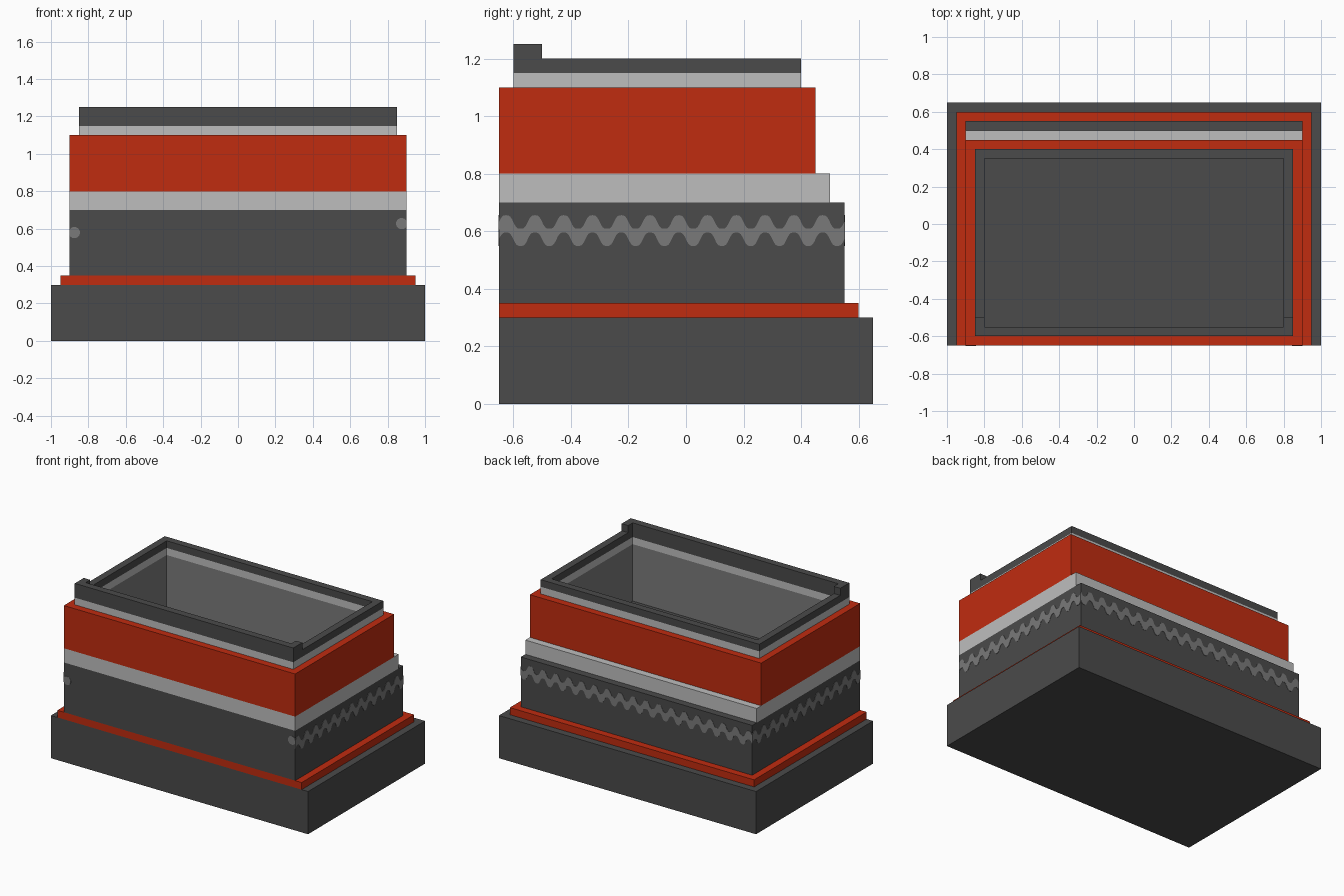
import bpy, bmesh, math

if "Cube" in bpy.data.objects:
    bpy.data.objects.remove(bpy.data.objects["Cube"], do_unlink=True)


def material(name, rgb):
    m = bpy.data.materials.new(name)
    m.use_nodes = True
    m.diffuse_color = (*rgb, 1)
    m.node_tree.nodes["Principled BSDF"].inputs["Base Color"].default_value = (*rgb, 1)
    return m


DARK = material("dark grey", (0.069, 0.069, 0.069))
MID = material("mid grey", (0.195, 0.195, 0.195))
LIGHT = material("light grey", (0.515, 0.515, 0.515))
RED = material("red", (0.527, 0.025, 0.005))


def finish(name, bm, *mats):
    bmesh.ops.recalc_face_normals(bm, faces=bm.faces)
    mesh = bpy.data.meshes.new(name)
    bm.to_mesh(mesh)
    bm.free()
    for m in mats:
        mesh.materials.append(m)
    obj = bpy.data.objects.new(name, mesh)
    bpy.context.collection.objects.link(obj)
    return obj


def prism(name, outline, z0, z1, mat):
    """Extrude a plan outline from z0 to z1."""
    bm = bmesh.new()
    face = bm.faces.new([bm.verts.new((x, y, z0)) for x, y in outline])
    top = bmesh.ops.extrude_face_region(bm, geom=[face])["geom"]
    bmesh.ops.translate(bm, vec=(0, 0, z1 - z0),
                        verts=[v for v in top if isinstance(v, bmesh.types.BMVert)])
    # the source face stays in place and closes the underside
    if face not in bm.faces:
        bm.faces.new([v for v in bm.verts if abs(v.co.z - z0) < 1e-6])
    return finish(name, bm, mat)


def rect(hx, y0, y1):
    return [(-hx, y0), (hx, y0), (hx, y1), (-hx, y1)]


# Opening shared by all the hollow layers
OPENING = rect(0.8, -0.55, 0.35)


def ring(name, outer, z0, z1, mat, lining):
    """Rectangular wall around the opening, with its own lining colour."""
    bm = bmesh.new()
    ob, ot, ib, it = [[bm.verts.new((x, y, z)) for x, y in loop]
                      for loop in (outer, OPENING) for z in (z0, z1)]
    for i in range(4):
        j = (i + 1) % 4
        for a, b, slot in ((ob, ot, 0), (ot, it, 0), (it, ib, 1), (ib, ob, 0)):
            bm.faces.new((a[i], a[j], b[j], b[i])).material_index = slot
    return finish(name, bm, mat, lining)


# Solid lower layers
prism("base", rect(1.0, -0.65, 0.65), 0.0, 0.3, DARK)
prism("lower_red_band", rect(0.95, -0.65, 0.6), 0.3, 0.35, RED)
prism("lower_body", rect(0.9, -0.65, 0.55), 0.35, 0.7, DARK)

# Hollow upper layers
ring("light_band", rect(0.9, -0.65, 0.5), 0.7, 0.8, LIGHT, MID)
ring("upper_red_wall", rect(0.9, -0.65, 0.45), 0.8, 1.1, RED, MID)
ring("light_rim", rect(0.85, -0.6, 0.4), 1.1, 1.15, LIGHT, LIGHT)
ring("dark_rim", rect(0.85, -0.6, 0.4), 1.15, 1.2, DARK, DARK)

# Raised front lip with short returns along the sides
prism("front_lip", [(-0.85, -0.6), (0.85, -0.6), (0.85, -0.5), (0.8, -0.5),
                    (0.8, -0.55), (-0.8, -0.55), (-0.8, -0.5), (-0.85, -0.5)],
      1.2, 1.25, DARK)


def plate(name, bm):
    obj = finish(name, bm, MID)
    mod = obj.modifiers.new("thickness", "SOLIDIFY")
    mod.thickness = 0.004
    mod.offset = 0
    return obj


def wave(name, start, end, crest, place):
    """Wavy ribbon; place maps (distance, height) onto a wall."""
    bm = bmesh.new()
    steps = round((end - start) / 0.005)
    prev = None
    for i in range(steps + 1):
        s = start + (end - start) * i / steps
        c = math.cos(2 * math.pi * (s - crest) / 0.1)
        mid = 0.602 + 0.0235 * math.sin(1.45 * c) / math.sin(1.45)
        pair = [bm.verts.new(place(s, mid + h)) for h in (-0.03, 0.03)]
        if prev:
            bm.faces.new((prev[0], pair[0], pair[1], prev[1]))
        prev = pair
    plate(name, bm)


# Wavy trim on the sides and back
wave("left_wave", -0.65, 0.55, -0.625, lambda s, z: (0.9, s, z))
wave("right_wave", -0.65, 0.55, -0.575, lambda s, z: (-0.9, s, z))
wave("back_wave", -0.9, 0.9, -0.875, lambda s, z: (s, 0.55, z))

# Rounded ends of the trim on the front, cut off at the corners
for name, side, z in (("left_wave_end", 1, 0.627), ("right_wave_end", -1, 0.579)):
    bm = bmesh.new()
    pts = [(0.03 * math.cos(a * math.pi / 12), 0.03 * math.sin(a * math.pi / 12))
           for a in range(24)]
    bm.faces.new([bm.verts.new((side * min(0.9, 0.875 + u), -0.65, z + v)) for u, v in pts])
    plate(name, bm)
